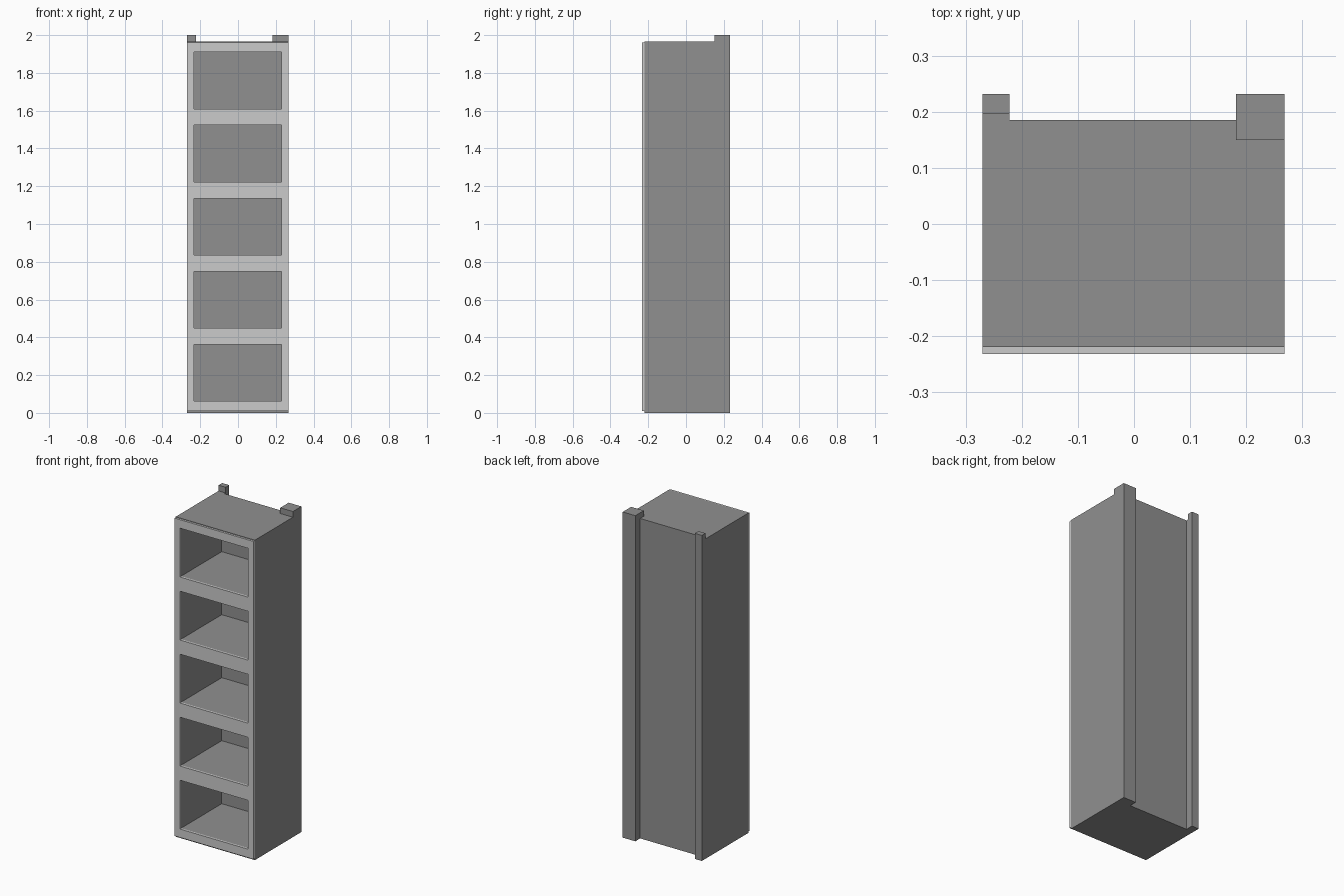
import bpy, bmesh

if "Cube" in bpy.data.objects:
    bpy.data.objects.remove(bpy.data.objects["Cube"])

X0, X1 = -0.27, 0.268          # outer sides
FRONT, FRAME_BACK = -0.232, -0.219
BACK, POST_BACK = 0.185, 0.232
TOP = 1.965


def material(name, grey):
    m = bpy.data.materials.new(name)
    m.diffuse_color = (grey, grey, grey, 1)
    m.use_nodes = True
    m.node_tree.nodes["Principled BSDF"].inputs["Base Color"].default_value = m.diffuse_color
    return m


def finish(name, bm, mat=None):
    bmesh.ops.recalc_face_normals(bm, faces=bm.faces)
    me = bpy.data.meshes.new(name)
    bm.to_mesh(me)
    bm.free()
    ob = bpy.data.objects.new(name, me)
    bpy.context.collection.objects.link(ob)
    if mat:
        me.materials.append(mat)
    return ob


def add_box(bm, x, y, z):
    verts = bmesh.ops.create_cube(bm, size=1)["verts"]
    for v in verts:
        v.co = [r[0] + (c + 0.5) * (r[1] - r[0]) for c, r in zip(v.co, (x, y, z))]


def boxes(name, specs, mat=None):
    bm = bmesh.new()
    for s in specs:
        add_box(bm, *s)
    return finish(name, bm, mat)


def post(name, x0, x1, lip, mat):
    """Rear post: a side profile (y, z) extruded along x, hooked at the top."""
    profile = [(BACK, 0), (POST_BACK, 0), (POST_BACK, 2), (lip, 2),
               (lip, TOP), (BACK, TOP)]
    bm = bmesh.new()
    face = bm.faces.new([bm.verts.new((x0, y, z)) for y, z in profile])
    ext = bmesh.ops.extrude_face_region(bm, geom=[face])["geom"]
    bmesh.ops.translate(bm, vec=(x1 - x0, 0, 0),
                        verts=[g for g in ext if isinstance(g, bmesh.types.BMVert)])
    return finish(name, bm, mat)


dark = material("dark_grey", 0.28)
light = material("light_grey", 0.8)

# Carcass and front frame
carcass = boxes("carcass", [((X0, X1), (FRAME_BACK, BACK), (0, TOP))], dark)
frame = boxes("front_frame", [((X0, X1), (FRONT, FRAME_BACK), (0.01, 1.962))], light)

# Five evenly spaced compartments cut through frame and carcass
cutter = boxes("compartment_cutter",
               [((-0.233, 0.23), (-0.4, 0.175), (0.062 + 0.387 * i, 0.362 + 0.387 * i))
                for i in range(5)])
cutter.hide_render = True
cutter.hide_viewport = False
cutter.display_type = 'WIRE'
for ob in (carcass, frame):
    mod = ob.modifiers.new("compartments", 'BOOLEAN')
    mod.operation = 'DIFFERENCE'
    mod.solver = 'EXACT'
    mod.object = cutter

# Rear posts rising above the top
post("left_rear_post", X0, -0.222, 0.197, dark)
post("right_rear_post", 0.182, X1, 0.15, dark)
